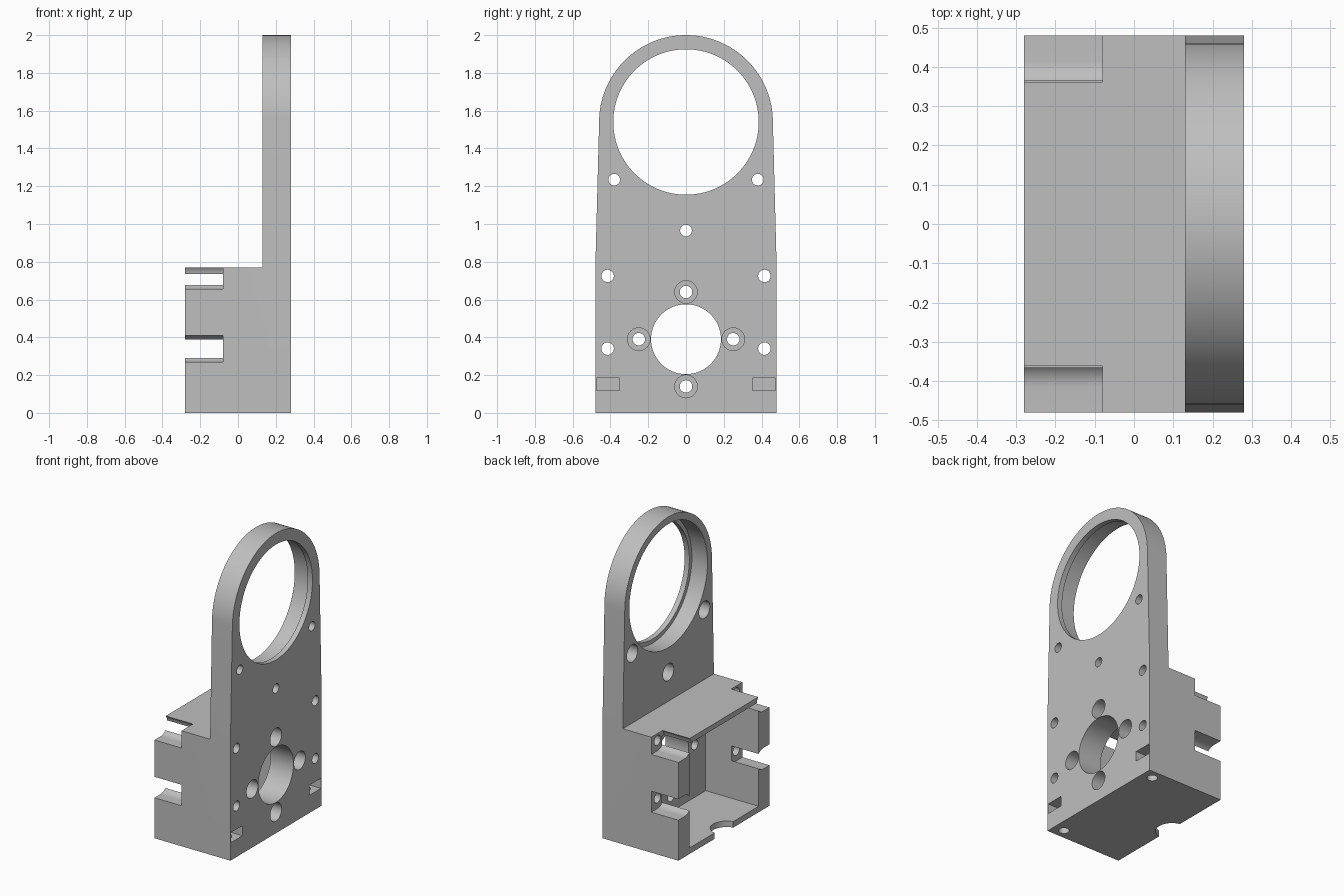
import bpy, bmesh
from math import sin, cos, pi, radians
from mathutils import Vector

cube = bpy.data.objects.get("Cube")
if cube:
    bpy.data.objects.remove(cube, do_unlink=True)

grey = bpy.data.materials.new("matte grey")
grey.use_nodes = True
grey.diffuse_color = (0.52, 0.52, 0.52, 1)
grey.node_tree.nodes["Principled BSDF"].inputs["Base Color"].default_value = grey.diffuse_color


def prism(name, outline, start, end, upright=False):
    """Extrude a closed (y, z) outline along x, or an (x, y) outline along z."""
    bm = bmesh.new()
    place = (lambda a, b: (a, b, start)) if upright else (lambda a, b: (start, a, b))
    face = bm.faces.new([bm.verts.new(place(a, b)) for a, b in outline])
    grown = bmesh.ops.extrude_face_region(bm, geom=[face])["geom"]
    step = Vector((0, 0, end - start) if upright else (end - start, 0, 0))
    bmesh.ops.translate(bm, vec=step, verts=[v for v in grown if isinstance(v, bmesh.types.BMVert)])
    bmesh.ops.recalc_face_normals(bm, faces=bm.faces)
    mesh = bpy.data.meshes.new(name)
    bm.to_mesh(mesh)
    bm.free()
    mesh.materials.append(grey)
    obj = bpy.data.objects.new(name, mesh)
    bpy.context.collection.objects.link(obj)
    return obj


def arc(a, b, r, first=0, last=2 * pi, n=32, closed=False):
    count = n + 1 if closed else n
    return [(a + r * cos(first + (last - first) * i / n),
             b + r * sin(first + (last - first) * i / n)) for i in range(count)]


def rect(a0, a1, b0, b1):
    return [(a0, b0), (a1, b0), (a1, b1), (a0, b1)]


def combine(target, tool, operation):
    bpy.context.view_layer.objects.active = target
    mod = target.modifiers.new("shape", 'BOOLEAN')
    mod.operation = operation
    mod.solver = 'EXACT'
    mod.object = tool
    bpy.ops.object.modifier_apply(modifier=mod.name)
    bpy.data.objects.remove(tool, do_unlink=True)


def cut(outline, start, end, upright=False):
    combine(bracket, prism("cutter", outline, start, end, upright), 'DIFFERENCE')


BACK, PLATE_BACK, FACE = -0.28, 0.13, 0.28
HALF, BOX_TOP, RING_Z = 0.48, 0.77, 1.54
OUT = 0.4  # beyond the solid on either side

# Tall plate with a rounded top, and the housing block behind it
outline = [(-HALF, 0), (HALF, 0), (HALF, BOX_TOP)]
outline += arc(0, RING_Z, 0.46, 0, pi, 64, True) + [(-HALF, BOX_TOP)]
bracket = prism("mounting_bracket", outline, PLATE_BACK, FACE)
housing = prism("housing", rect(-HALF, HALF, 0, BOX_TOP), BACK, 0.2)
combine(bracket, housing, 'UNION')

# Open cavity in the housing
cut(rect(-0.365, 0.365, 0.04, 0.735), -OUT, 0.11)

# Large ring bore with a thin lip at the face
cut(arc(0, RING_Z, 0.385, n=96), 0, OUT)
cut(arc(0, RING_Z, 0.412, n=96), 0, 0.245)

# Round bore with four counterbored screw holes around it
MOTOR_Z = 0.39
cut(arc(0, MOTOR_Z, 0.185, n=64), 0, OUT)
for i in range(4):
    y, z = 0.25 * cos(i * pi / 2), MOTOR_Z + 0.25 * sin(i * pi / 2)
    cut(arc(y, z, 0.033), 0, OUT)
    cut(arc(y, z, 0.06), 0.17, OUT)

# Upper holes, counterbored from behind
for y, z in [(-0.38, 1.235), (0.38, 1.235), (0, 0.965)]:
    cut(arc(y, z, 0.031), 0, OUT)
    cut(arc(y, z, 0.057), 0, 0.2)

for side in (-1, 1):
    # Corner screw holes with rounded access slots through the side walls
    for z in (0.34, 0.725):
        cut(arc(side * 0.415, z, 0.033), -OUT, OUT)
        slot = arc(0.415, z, 0.07, pi / 2, 3 * pi / 2, 24, True)
        slot += [(0.6, z - 0.07), (0.6, z + 0.07)]
        cut([(side * y, h) for y, h in slot], -OUT, -0.08)
    # Nut pockets with screw holes from below
    cut(rect(*sorted((side * 0.353, side * 0.474)), 0.118, 0.185), 0.14, OUT)
    cut(arc(0.205, side * 0.415, 0.033), -0.1, 0.15, True)

# Cable notch in the floor edge
cut(arc(-0.3, 0, 0.1), -0.1, 0.1, True)

# Smooth curved walls, keep the edges crisp
bpy.ops.object.select_all(action='DESELECT')
bracket.select_set(True)
bpy.context.view_layer.objects.active = bracket
bpy.ops.object.shade_smooth_by_angle(angle=radians(30))
